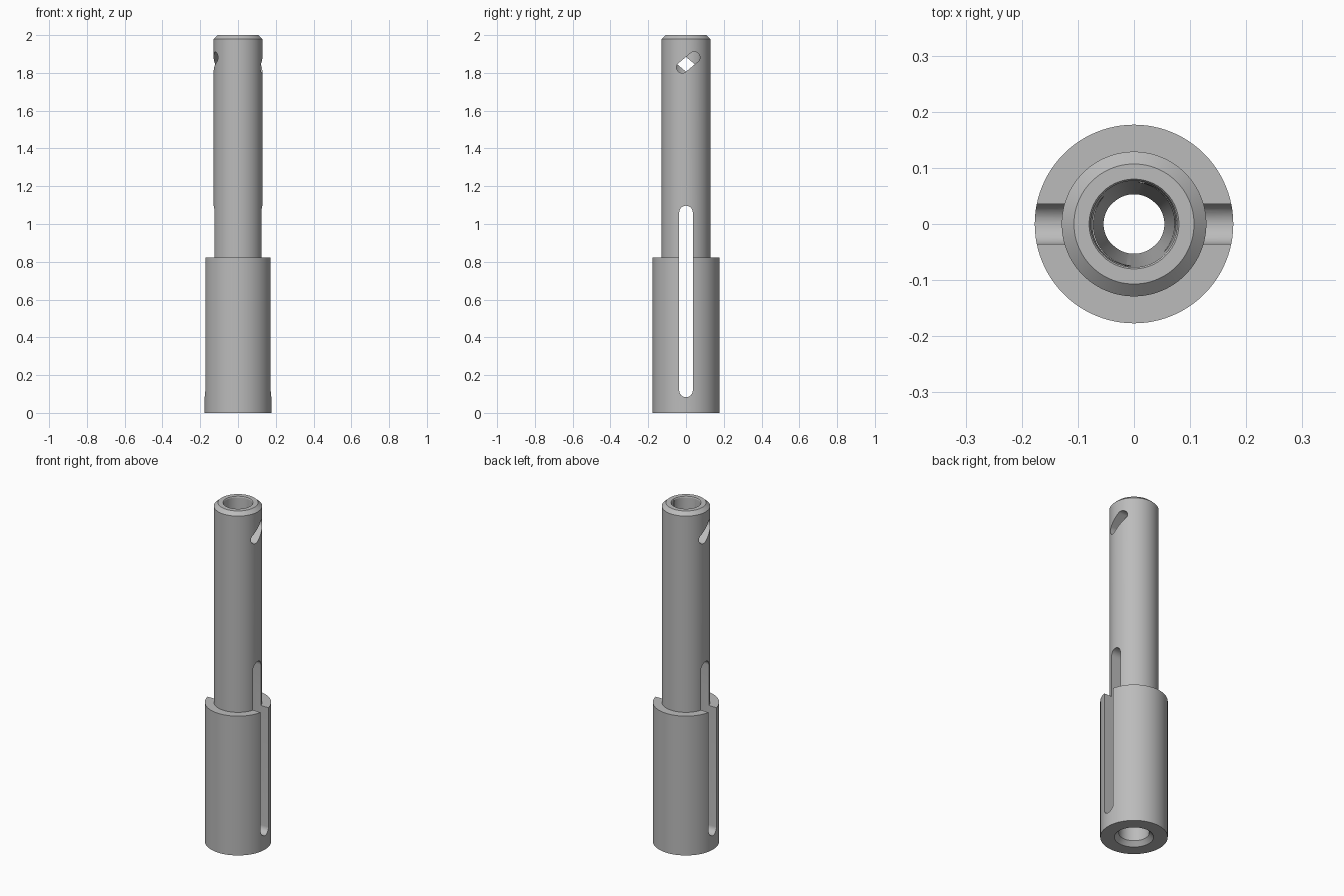
import bpy, bmesh, math
from mathutils import Vector, Matrix

cube = bpy.data.objects.get("Cube")
if cube:
    bpy.data.objects.remove(cube, do_unlink=True)

# Plain machined steel
steel = bpy.data.materials.new("grey_steel")
steel.use_nodes = True
grey = (0.5, 0.5, 0.5, 1)
steel.diffuse_color = grey
steel.node_tree.nodes["Principled BSDF"].inputs["Base Color"].default_value = grey


def make_object(name, bm):
    bmesh.ops.recalc_face_normals(bm, faces=bm.faces)
    mesh = bpy.data.meshes.new(name)
    bm.to_mesh(mesh)
    bm.free()
    mesh.materials.append(steel)
    obj = bpy.data.objects.new(name, mesh)
    bpy.context.collection.objects.link(obj)
    return obj


def lathe(name, profile, sides=96):
    """Revolve a closed (radius, height) outline around z."""
    bm = bmesh.new()
    rings = []
    for i in range(sides):
        a = math.tau * i / sides
        rings.append([bm.verts.new((r * math.cos(a), r * math.sin(a), z))
                      for r, z in profile])
    n = len(profile)
    for i in range(sides):
        a, b = rings[i], rings[(i + 1) % sides]
        for j in range(n):
            k = (j + 1) % n
            bm.faces.new((a[j], b[j], b[k], a[k]))
    return make_object(name, bm)


def slot_cutter(name, start, end, radius, x0, x1, steps=16):
    """Round-ended prism along x; start and end are (y, z) arc centres."""
    start, end = Vector(start), Vector(end)
    direction = end - start
    base = math.atan2(direction.y, direction.x)
    outline = []
    for centre, first in ((end, base - math.pi / 2), (start, base + math.pi / 2)):
        for i in range(steps + 1):
            a = first + math.pi * i / steps
            outline.append(centre + radius * Vector((math.cos(a), math.sin(a))))
    bm = bmesh.new()
    face = bm.faces.new([bm.verts.new((x0, p.x, p.y)) for p in outline])
    grown = bmesh.ops.extrude_face_region(bm, geom=[face])
    verts = [v for v in grown["geom"] if isinstance(v, bmesh.types.BMVert)]
    bmesh.ops.translate(bm, verts=verts, vec=(x1 - x0, 0, 0))
    cutter = make_object(name, bm)
    cutter.hide_render = True
    return cutter


# Stepped hollow shaft: outside going up, then tapered bore going down
sleeve = lathe("stepped_sleeve", [
    (0.103, 0), (0.177, 0), (0.177, 0.822), (0.129, 0.822), (0.129, 1.98),
    (0.107, 2), (0.08, 2), (0.077, 1.995), (0.053, 1.05), (0.053, 0.95),
    (0.08, 0.025)])

# Long slot straight through, and an oblique slot on each side near the top
long_slot = slot_cutter("long_slot_cutter", (0, 0.119), (0, 1.061), 0.036, -0.4, 0.4)
left_slot = slot_cutter("left_oblique_slot_cutter", (-0.02, 1.829), (0.044, 1.882),
                        0.03, 0, 0.4)
right_slot = slot_cutter("right_oblique_slot_cutter", (-0.02, 1.829), (0.044, 1.882),
                         0.03, 0, 0.4)
right_slot.data.transform(Matrix.Rotation(math.pi, 4, "Z"))

bpy.ops.object.select_all(action="DESELECT")
bpy.context.view_layer.objects.active = sleeve
sleeve.select_set(True)
for cutter in (long_slot, left_slot, right_slot):
    mod = sleeve.modifiers.new(cutter.name, "BOOLEAN")
    mod.operation = "DIFFERENCE"
    mod.solver = "EXACT"
    mod.object = cutter
    bpy.ops.object.modifier_apply(modifier=mod.name)
    bpy.data.objects.remove(cutter, do_unlink=True)

bpy.ops.object.shade_smooth_by_angle(angle=math.radians(20))
